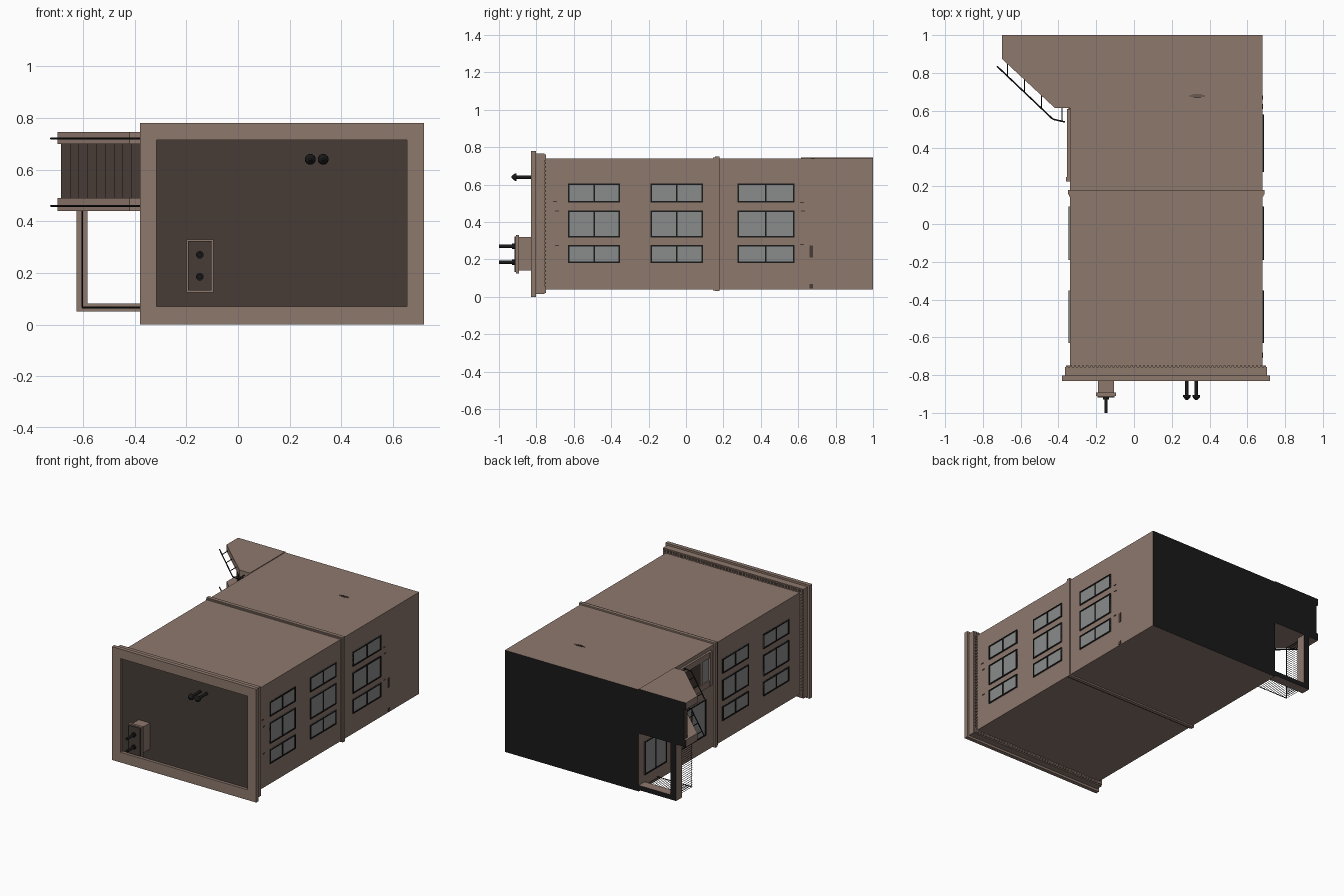
import bpy, bmesh, math
from mathutils import Vector

if "Cube" in bpy.data.objects:
    bpy.data.objects.remove(bpy.data.objects["Cube"])


def material(name, rgb):
    m = bpy.data.materials.new(name)
    m.diffuse_color = (*rgb, 1)
    m.use_nodes = True
    m.node_tree.nodes["Principled BSDF"].inputs["Base Color"].default_value = m.diffuse_color
    return m


BROWN = material("brown_stone", (0.27, 0.19, 0.152))
DARK = material("dark_brown", (0.063, 0.046, 0.038))
BLACK = material("black_metal", (0.01, 0.01, 0.01))
GLASS = material("grey_glass", (0.25, 0.265, 0.255))


def finish(name, bm, mat):
    # faces lying on the ground-side plane (y = 1) are black
    bmesh.ops.recalc_face_normals(bm, faces=bm.faces)
    for f in bm.faces:
        if f.normal.y > 0.9 and f.calc_center_median().y > 0.999:
            f.material_index = 1
    me = bpy.data.meshes.new(name)
    bm.to_mesh(me)
    bm.free()
    me.materials.append(mat)
    me.materials.append(BLACK)
    ob = bpy.data.objects.new(name, me)
    bpy.context.collection.objects.link(ob)
    return ob


def add_box(bm, x0, x1, y0, y1, z0, z1):
    vs = bmesh.ops.create_cube(bm, size=1)["verts"]
    for v in vs:
        v.co = Vector(((x0 + x1) / 2 + v.co.x * (x1 - x0),
                       (y0 + y1) / 2 + v.co.y * (y1 - y0),
                       (z0 + z1) / 2 + v.co.z * (z1 - z0)))


def boxes(name, mat, *dims):
    bm = bmesh.new()
    for d in dims:
        add_box(bm, *d)
    return finish(name, bm, mat)


def add_rod(bm, p, q, r, r2=None, n=8):
    p, q = Vector(p), Vector(q)
    vs = bmesh.ops.create_cone(bm, cap_ends=True, segments=n, radius1=r,
                               radius2=r if r2 is None else r2, depth=(q - p).length)["verts"]
    rot = (q - p).to_track_quat('Z', 'Y')
    for v in vs:
        v.co = rot @ v.co + (p + q) / 2


def prism(name, mat, pts, z0, z1):
    # profile in x/y extruded along z
    bm = bmesh.new()
    f = bm.faces.new([bm.verts.new((x, y, z0)) for x, y in pts])
    ext = bmesh.ops.extrude_face_region(bm, geom=[f])["geom"]
    for v in ext:
        if isinstance(v, bmesh.types.BMVert):
            v.co.z = z1
    return finish(name, bm, mat)


def frame(x0, x1, z0, z1, ix0, ix1, iz0, iz1, y0, y1):
    return [(x0, x1, y0, y1, z0, iz0), (x0, x1, y0, y1, iz1, z1),
            (x0, ix0, y0, y1, iz0, iz1), (ix1, x1, y0, y1, iz0, iz1)]


# main block, roof and floor band
XL, XR, ZB, ZT = -0.34, 0.68, 0.04, 0.74
boxes("main_block", BROWN, (XL, XR, -0.79, 1, ZB, ZT))
boxes("roof_deck", DARK, (-0.33, 0.67, -0.81, -0.78, 0.05, 0.73))
boxes("floor_band", BROWN, (-0.35, 0.69, 0.155, 0.18, 0.03, 0.75),
      (-0.345, 0.685, 0.145, 0.155, 0.035, 0.745))

# cornice in two steps with small dentils
boxes("cornice_top", BROWN, *frame(-0.38, 0.72, 0.0, 0.78, -0.315, 0.655, 0.07, 0.715, -0.83, -0.803))
boxes("cornice_lower", BROWN, *frame(-0.365, 0.705, 0.015, 0.767, -0.32, 0.66, 0.06, 0.72, -0.803, -0.757))
dent = []
for i in range(50):
    x = -0.36 + i * 0.0214
    dent += [(x, x + 0.011, -0.757, -0.748, ZT - 0.01, 0.762),
             (x, x + 0.011, -0.757, -0.748, 0.02, ZB + 0.01)]
for i in range(34):
    z = 0.025 + i * 0.0214
    dent += [(XR - 0.01, 0.70, -0.757, -0.748, z, z + 0.011),
             (-0.36, XL + 0.01, -0.757, -0.748, z, z + 0.011)]
boxes("cornice_dentils", BROWN, *dent)

# chimney with rim, dark top and two flues
boxes("chimney", BROWN, (-0.19, -0.105, -0.90, -0.80, 0.14, 0.32))
boxes("chimney_rim", BROWN, (-0.20, -0.095, -0.91, -0.893, 0.125, 0.33))
boxes("chimney_cap", DARK, (-0.193, -0.102, -0.918, -0.905, 0.132, 0.323))
bm = bmesh.new()
for z in (0.185, 0.27):
    add_rod(bm, (-0.148, -0.90, z), (-0.148, -1.0, z), 0.009, n=12)
    add_rod(bm, (-0.148, -0.918, z), (-0.148, -0.93, z), 0.015, n=12)
finish("chimney_flues", bm, BLACK)

# roof vent pipes with domed caps
bm = bmesh.new()
for x in (0.28, 0.33):
    add_rod(bm, (x, -0.80, 0.64), (x, -0.91, 0.64), 0.009, n=12)
    add_rod(bm, (x, -0.905, 0.64), (x, -0.917, 0.64), 0.021, 0.019, n=16)
    add_rod(bm, (x, -0.917, 0.64), (x, -0.932, 0.64), 0.019, 0.005, n=16)
finish("roof_vents", bm, BLACK)


# windows: glass plate, frame and middle bar on a side wall
def window(wall, side, y0, y1, z0, z1):
    def span(d):
        return sorted((wall - side * 0.002, wall + side * d))
    t = 0.008
    a, b = span(0.003)
    boxes("window_glass", GLASS, (a, b, y0, y1, z0, z1))
    a, b = span(0.007)
    m = (y0 + y1) / 2
    boxes("window_frame", BLACK, (a, b, y0, y1, z0, z0 + t), (a, b, y0, y1, z1 - t, z1),
          (a, b, y0, y0 + t, z0 + t, z1 - t), (a, b, y1 - t, y1, z0 + t, z1 - t),
          (a, b, m - 0.004, m + 0.004, z0 + t, z1 - t))


ROWS = ((0.18, 0.278), (0.318, 0.462), (0.505, 0.605))
for wall, side in ((XR, 1), (XL, -1)):
    for y0, y1 in ((-0.63, -0.352), (-0.19, 0.092), (0.275, 0.58)):
        if side < 0 and y0 > 0.2:
            continue
        for z0, z1 in ROWS:
            window(wall, side, y0, y1, z0, z1)
window(XL, -1, 0.275, 0.58, 0.15, 0.40)    # ground floor window beside the door
window(XL, -1, 0.70, 0.94, 0.13, 0.36)     # basement window

# entrance door with stone surround
boxes("door_surround", BROWN, (-0.36, XL, 0.225, 0.25, 0.48, 0.715), (-0.355, XL, 0.25, 0.61, 0.48, 0.52),
      (-0.355, XL, 0.25, 0.61, 0.675, 0.715), (-0.352, XL, 0.325, 0.345, 0.52, 0.675))
boxes("door_leaf", DARK, (-0.346, XL, 0.345, 0.62, 0.52, 0.675))
boxes("door_transom", GLASS, (-0.346, XL, 0.25, 0.325, 0.52, 0.675))

# stoop: two sloped side walls, solid steps between, handrails
side_profile = [(XL, 1), (-0.70, 1), (-0.70, 0.875), (-0.42, 0.615), (XL, 0.615)]
prism("stoop_wall_near", BROWN, side_profile, 0.44, 0.49)
prism("stoop_wall_far", BROWN, side_profile, 0.70, 0.745)
steps = [(XL, 1)]
for i in range(9):
    x = -0.685 + i * 0.034
    steps += [(x, 1 - i * 0.04), (x, 0.96 - i * 0.04)]
steps.pop(1)
steps.insert(1, (-0.685, 1))
steps.append((XL, 0.64))
prism("stoop_steps", DARK, steps, 0.49, 0.70)
bm = bmesh.new()
for z in (0.46, 0.72):
    path = [(-0.725, 0.835, z), (-0.43, 0.555, z), (-0.365, 0.54, z)]
    for p, q in zip(path, path[1:]):
        add_rod(bm, p, q, 0.004)
    for x in (-0.67, -0.58, -0.49):
        top = 0.835 - (x + 0.725) * 0.95
        add_rod(bm, (x, top, z), (x, top + 0.07, z), 0.003, n=6)
    add_rod(bm, (-0.38, 0.545, z), (-0.38, 0.62, z), 0.003, n=6)
finish("stoop_handrails", bm, BLACK)

# low yard wall with railing
boxes("yard_wall", BROWN, (-0.625, -0.583, 0.935, 1, 0.05, 0.44), (-0.583, XL, 0.935, 1, 0.05, 0.082))
bm = bmesh.new()
RX, RZ = -0.604, 0.066
for y in (0.80, 0.925):
    add_rod(bm, (RX, y, RZ), (RX, y, 0.44), 0.003, n=4)
    add_rod(bm, (RX, y, RZ), (XL, y, RZ), 0.003, n=4)
for i in range(26):
    z = RZ + i * 0.0148
    add_rod(bm, (RX, 0.795, z), (RX, 0.94, z), 0.0018, n=4)
for i in range(1, 18):
    x = RX + i * 0.0148
    add_rod(bm, (x, 0.795, RZ), (x, 0.94, RZ), 0.0018, n=4)
finish("yard_railing", bm, BLACK)

# worn brick patches on the walls
chips = []
for y, z in ((-0.70, 0.51), (-0.69, 0.46), (-0.69, 0.275), (0.62, 0.505), (0.625, 0.46), (0.62, 0.28)):
    chips.append((XR - 0.002, XR + 0.003, y - 0.01, y + 0.01, z - 0.003, z + 0.003))
chips += [(XR - 0.002, XR + 0.003, 0.66, 0.68, 0.21, 0.275),
          (XR - 0.002, XR + 0.003, 0.66, 0.68, 0.045, 0.068)]
for k, w in enumerate((0.02, 0.04, 0.025)):
    y = 0.668 + k * 0.007
    chips.append((0.335 - w, 0.335 + w, y, y + 0.004, ZT - 0.002, ZT + 0.002))
boxes("brick_patches", DARK, *chips)
